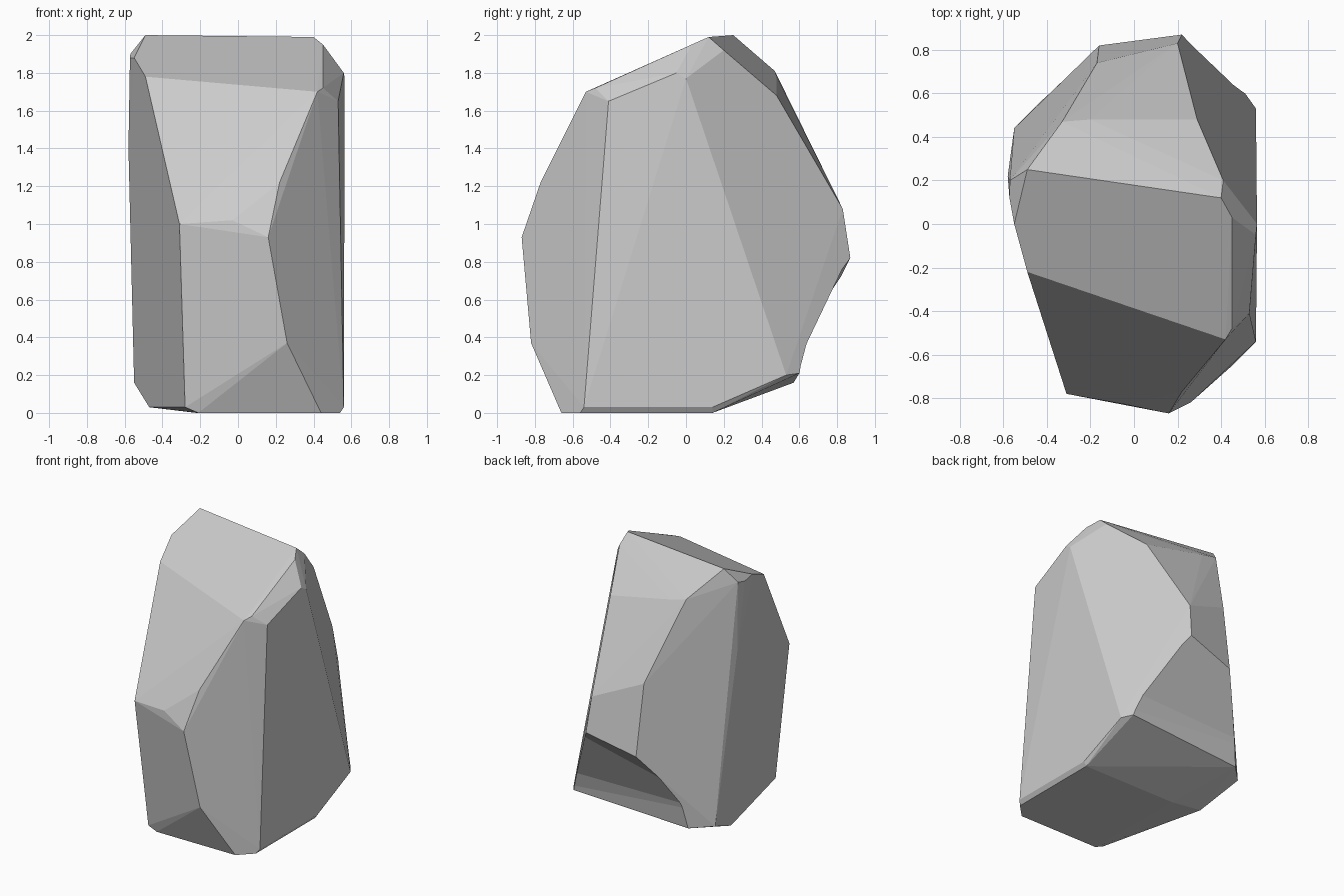
import bpy, bmesh, math

if "Cube" in bpy.data.objects:
    bpy.data.objects.remove(bpy.data.objects["Cube"])


def hull_object(name, points, merge_angle=0):
    """Faceted solid wrapped around a set of corner points."""
    bm = bmesh.new()
    for p in points:
        bm.verts.new(p)
    res = bmesh.ops.convex_hull(bm, input=bm.verts)
    junk = [v for v in bm.verts if not v.link_faces]
    bmesh.ops.delete(bm, geom=junk, context='VERTS')
    if merge_angle:
        bmesh.ops.dissolve_limit(bm, angle_limit=math.radians(merge_angle),
                                 verts=bm.verts, edges=bm.edges)
    bmesh.ops.recalc_face_normals(bm, faces=bm.faces)
    me = bpy.data.meshes.new(name)
    bm.to_mesh(me)
    bm.free()
    ob = bpy.data.objects.new(name, me)
    bpy.context.collection.objects.link(ob)
    return ob


# Sloped cap: ridge, front edge and bevelled corners
cap = [(-.49, .25, 2.0), (.40, .12, 1.99), (.45, .03, 1.95), (.41, .20, 1.92),
       (-.49, -.22, 1.78), (.42, -.53, 1.70), (.45, -.48, 1.72), (.53, -.41, 1.65),
       (.56, -.05, 1.80), (.565, 0, 1.77), (-.55, 0, 1.88), (-.572, .12, 1.88),
       (-.57, .20, 1.90)]
# Upper back slope
back_slope = [(.29, .48, 1.68), (-.20, .48, 1.78), (-.33, .47, 1.81),
              (-.17, .74, 1.24), (.20, .83, 1.08), (-.58, .22, 1.4)]
# Waist: widest corners at front, right and back
waist = [(-.31, -.78, 1.0), (-.03, -.83, 1.02), (.16, -.87, .93), (.22, -.77, 1.22),
         (.26, -.82, .37), (.57, .27, .88), (.22, .87, .82), (-.16, .82, .72)]
# Foot: flat base and the slope rising to the back
foot = [(.44, -.66, 0), (.54, -.56, 0), (.56, -.54, .03), (-.21, -.66, 0),
        (-.28, -.66, .03), (-.47, .14, .03), (.54, .14, 0), (.56, .14, .03),
        (-.22, .14, 0), (.56, .53, .20), (.51, .60, .21), (-.55, .44, .16),
        (-.42, .57, .16)]
rock = hull_object("rock", cap + back_slope + waist + foot, 2)

# Shallow undercut at the lower back, carved by a tapered wedge
wedge = []
for x, profile in ((-.8, ((.74, .56), (.594, .35), (.56, .14), (1.1, .14), (1.1, .56))),
                   (.8, ((.945, .97), (.65, .37), (.61, .225), (1.1, .225), (1.1, .97)))):
    wedge += [(x, y, z) for y, z in profile]
cutter = hull_object("undercut_cutter", wedge)
cutter.hide_render = True
mod = rock.modifiers.new("undercut", 'BOOLEAN')
mod.operation = 'DIFFERENCE'
mod.solver = 'EXACT'
mod.object = cutter
bpy.context.view_layer.objects.active = rock
rock.select_set(True)
bpy.ops.object.modifier_apply(modifier=mod.name)
bpy.data.objects.remove(cutter)
